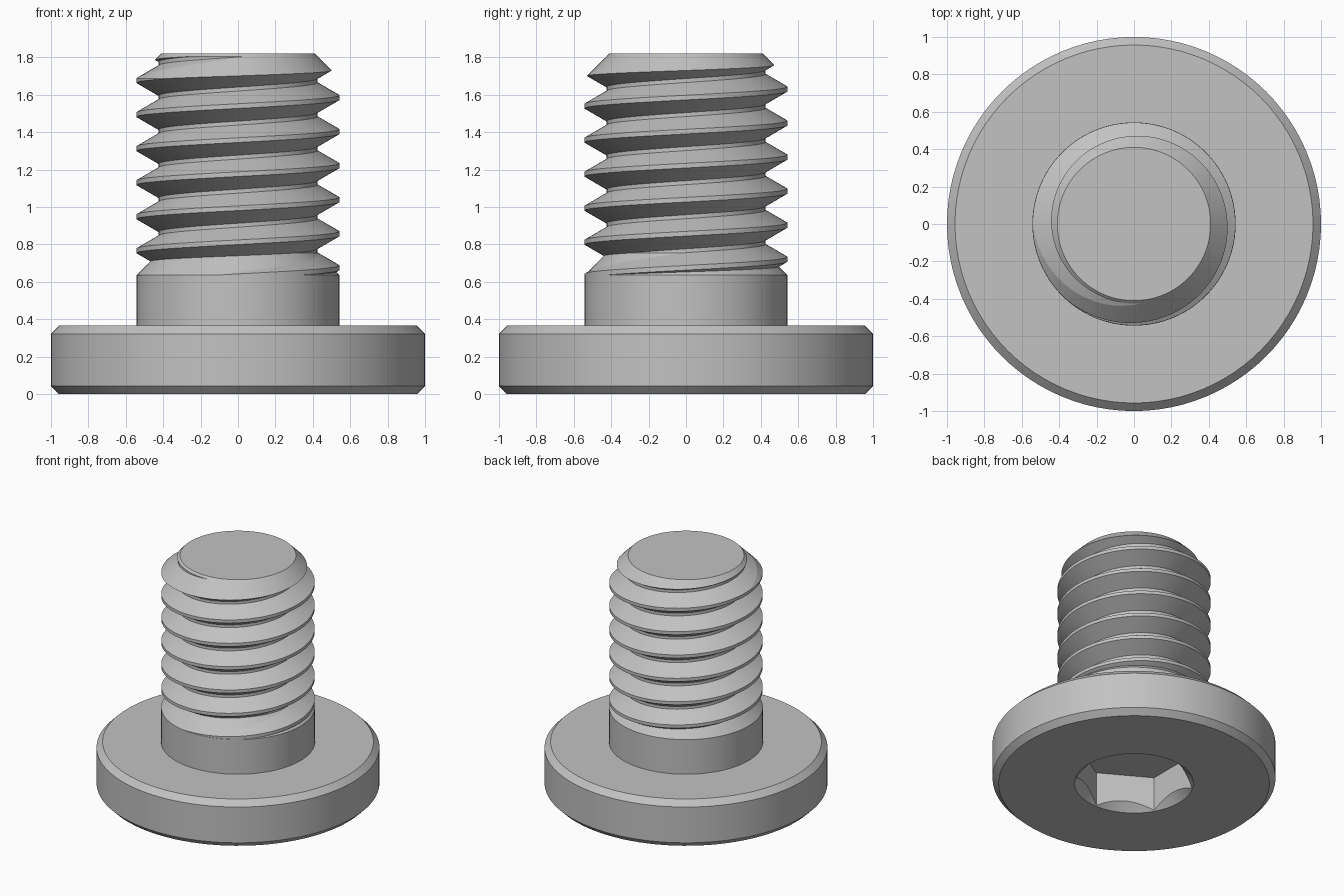
import bpy, bmesh
from math import sin, cos, pi, radians

SEG = 96            # segments round every turned surface
PITCH = 0.182
CREST, ROOT = 0.5425, 0.425

cube = bpy.data.objects.get("Cube")
if cube:
    bpy.data.objects.remove(cube, do_unlink=True)

steel = bpy.data.materials.new("grey_steel")
steel.use_nodes = True
GREY = (0.54, 0.54, 0.54, 1)
steel.diffuse_color = GREY
for node in steel.node_tree.nodes:
    if node.type == 'BSDF_PRINCIPLED':
        node.inputs["Base Color"].default_value = GREY


def finish(name, bm):
    bmesh.ops.recalc_face_normals(bm, faces=bm.faces[:])
    mesh = bpy.data.meshes.new(name)
    bm.to_mesh(mesh)
    bm.free()
    mesh.materials.append(steel)
    obj = bpy.data.objects.new(name, mesh)
    bpy.context.collection.objects.link(obj)
    return obj


def turned(name, profile, sides=SEG, phase=0.0):
    """Closed solid of revolution from (radius, z) points."""
    bm = bmesh.new()
    rings = []
    for r, z in profile:
        angles = [phase + 2 * pi * j / sides for j in range(sides)]
        rings.append([bm.verts.new((r * cos(a), r * sin(a), z)) for a in angles])
    for low, high in zip(rings, rings[1:]):
        for j in range(sides):
            k = (j + 1) % sides
            bm.faces.new((low[j], low[k], high[k], high[j]))
    bm.faces.new(rings[0])
    bm.faces.new(rings[-1])
    return finish(name, bm)


def helical_rod(name, first, last):
    """Right-handed V thread; crest centre given on the +x side."""
    bm = bmesh.new()
    flank, land = 0.068, 0.0125
    shape = [(ROOT, -land - flank), (CREST, -land), (CREST, land), (ROOT, land + flank)]
    rows = [(r, first + t * PITCH + dz)
            for t in range(round((last - first) / PITCH)) for r, dz in shape]
    cols = []
    for j in range(SEG):
        a = 2 * pi * j / SEG
        cols.append([bm.verts.new((r * cos(a), r * sin(a), z + PITCH * j / SEG))
                     for r, z in rows])
    # the last column joins the first one a full turn higher
    cols.append(cols[0][len(shape):])
    for a, b in zip(cols, cols[1:]):
        for i in range(min(len(a), len(b)) - 1):
            bm.faces.new((a[i], b[i], b[i + 1], a[i + 1]))
    # close both ends with fans
    middle = (first + last) / 2
    border = [e for e in bm.edges if e.is_boundary]
    bottom = bm.verts.new((0, 0, first - PITCH))
    top = bm.verts.new((0, 0, last + PITCH))
    for e in border:
        tip = bottom if e.verts[0].co.z < middle else top
        bm.faces.new((e.verts[0], e.verts[1], tip))
    return finish(name, bm)


def combine(target, tool, operation):
    mod = target.modifiers.new("cut", 'BOOLEAN')
    mod.operation, mod.solver, mod.object = operation, 'EXACT', tool
    bpy.context.view_layer.objects.active = target
    bpy.ops.object.modifier_apply(modifier=mod.name)
    bpy.data.objects.remove(tool, do_unlink=True)


# Head with chamfered rims, plain shank and conical thread run-out
screw = turned("shoulder_screw", [
    (0.957, 0), (1, 0.043), (1, 0.322), (0.957, 0.365),
    (0.5435, 0.365), (0.5435, 0.635), (0.35, 0.8285)])

# Threaded rod, trimmed to length with a chamfered tip
thread = helical_rod("thread", 0.675 - 2 * PITCH, 0.675 + 9 * PITCH)
combine(thread, turned("tip_envelope", [
    (0.6, 0.56), (0.6, 1.63), (0.41, 1.82)]), 'INTERSECT')
combine(screw, thread, 'UNION')

# Hexagonal socket under the head, with a countersunk mouth
combine(screw, turned("hex_socket", [(0.415, -0.1), (0.415, 0.27)], 6, pi / 6), 'DIFFERENCE')
combine(screw, turned("countersink", [(0.52, -0.1), (0.42, 0), (0.3, 0.12)]), 'DIFFERENCE')

# Smooth turned surfaces, crisp machined edges
bpy.ops.object.select_all(action='DESELECT')
screw.select_set(True)
bpy.context.view_layer.objects.active = screw
bpy.ops.object.shade_smooth_by_angle(angle=radians(12))
